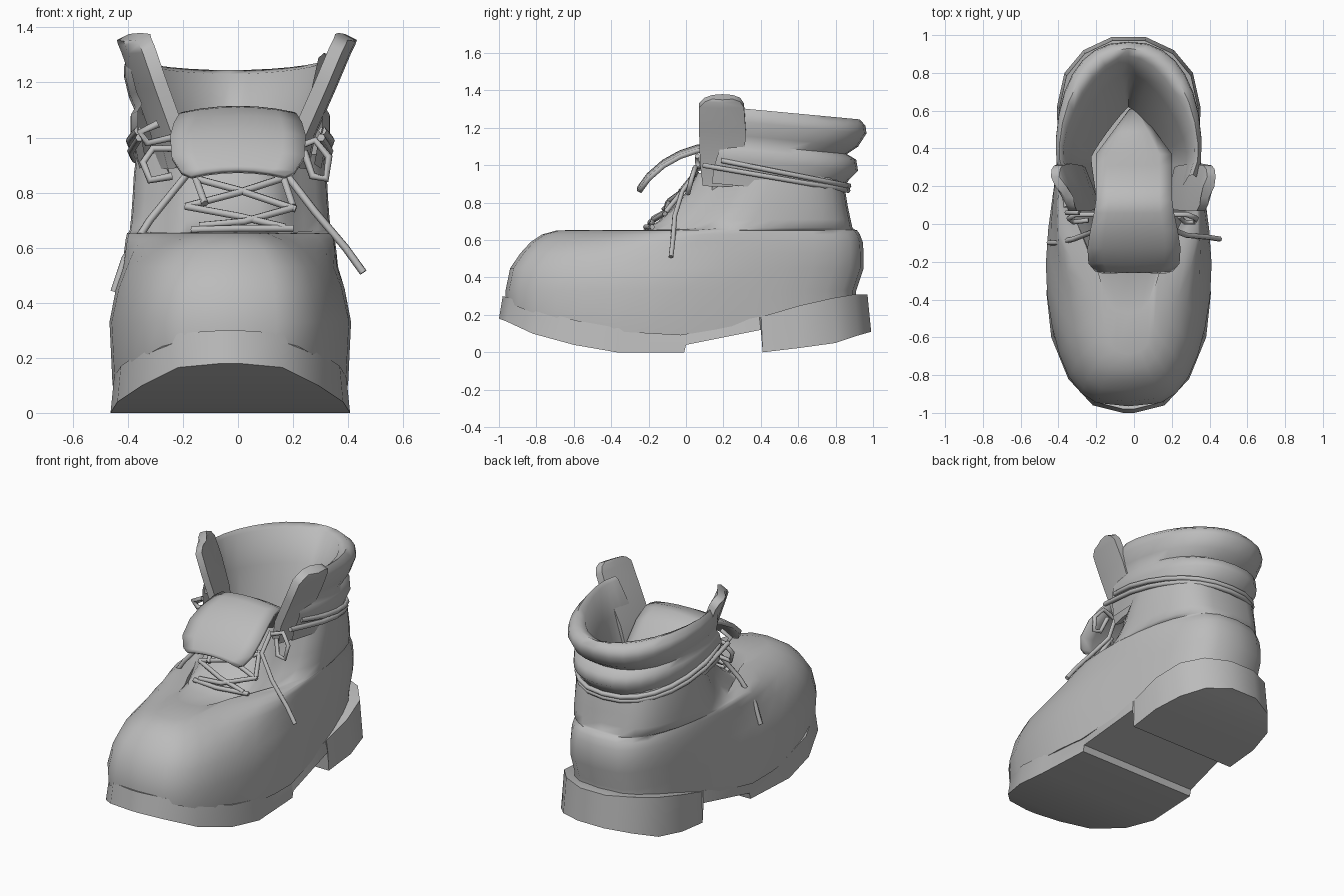
import bpy, bmesh, math
from mathutils import Vector

if "Cube" in bpy.data.objects:
    bpy.data.objects.remove(bpy.data.objects["Cube"])

CX = -0.028  # the boot body sits slightly left of centre

grey = bpy.data.materials.new("grey_leather")
grey.diffuse_color = (0.5, 0.5, 0.5, 1)
grey.use_nodes = True
grey.node_tree.nodes["Principled BSDF"].inputs["Base Color"].default_value = grey.diffuse_color


def loft(name, rings, closed=True, cap_start=False, cap_end=False, angle=50):
    """Skin a list of equally long point rings."""
    bm = bmesh.new()
    rows = [[bm.verts.new(p) for p in r] for r in rings]
    n = len(rows[0])
    for a, b in zip(rows, rows[1:]):
        for i in range(n if closed else n - 1):
            j = (i + 1) % n
            bm.faces.new((a[i], a[j], b[j], b[i]))
    if cap_start:
        bm.faces.new(rows[0][::-1])
    if cap_end:
        bm.faces.new(rows[-1])
    bmesh.ops.remove_doubles(bm, verts=bm.verts, dist=0.0005)
    bmesh.ops.recalc_face_normals(bm, faces=bm.faces)
    me = bpy.data.meshes.new(name)
    bm.to_mesh(me)
    bm.free()
    ob = bpy.data.objects.new(name, me)
    bpy.context.collection.objects.link(ob)
    me.materials.append(grey)
    bpy.ops.object.select_all(action='DESELECT')
    ob.select_set(True)
    bpy.context.view_layer.objects.active = ob
    bpy.ops.object.shade_smooth_by_angle(angle=math.radians(angle))
    return ob


# Sole with arch step and heel block: y, half width, bottom z, top z
sole = [(-1.0, .03, .18, .30), (-.96, .19, .165, .29), (-.82, .32, .10, .23),
        (-.60, .41, .04, .17), (-.37, .435, 0, .13), (-.01, .415, 0, .11),
        (0, .415, .04, .11), (.40, .375, .12, .19), (.41, .375, 0, .19),
        (.62, .38, .025, .25), (.80, .34, .05, .29), (.92, .24, .09, .31),
        (.99, .09, .11, .31)]
rings = []
for y, w, lo, hi in sole:
    t = w * 0.97
    yt = y * 0.98
    rings.append([(CX - w, y, lo), (CX + w, y, lo), (CX + t, yt, hi), (CX - t, yt, hi)])
loft("sole", rings, cap_start=True, cap_end=True, angle=35)


def sole_top(y):
    for a, b in zip(sole, sole[1:]):
        if a[0] <= y <= b[0]:
            return a[3] + (b[3] - a[3]) * (y - a[0]) / (b[0] - a[0])
    return .3


def smooth(s, a, b):
    k = min(max((s - a) / (b - a), 0), 1)
    return k * k * (3 - 2 * k)


def foot_ring(z, yf, yb, wf, wb, p, lift, n=32):
    """Foot outline: front and rear half widths, roundness p, rear lift.
    With z None the outline hugs the top of the sole."""
    pts = []
    for i in range(n):
        t = 2 * math.pi * i / n
        s = (1 - math.cos(t)) / 2
        k = smooth(s, .3, .75) if wf > wb else smooth(s, .14, .42)
        w = wf + (wb - wf) * k
        x = w * math.copysign(abs(math.sin(t)) ** p, math.sin(t))
        y = yf + (yb - yf) * s
        h = sole_top(y) - .02 if z is None else z + lift * smooth(s, .05, .35)
        pts.append((CX + x, y, h))
    return pts


# Upper: toe box, instep and heel
upper = [(None, -.965, .91, .44, .385, .6, 0), (.33, -.965, .91, .452, .39, .6, 0),
         (.45, -.94, .95, .425, .39, .6, 0), (.53, -.885, .95, .393, .389, .6, 0),
         (.59, -.83, .945, .335, .385, .62, 0), (.63, -.77, .93, .27, .38, .65, 0),
         (.652, -.69, .915, .20, .375, .7, 0), (.655, -.47, .905, .20, .37, .7, 0),
         (.63, -.27, .89, .28, .365, .6, .035), (.70, -.15, .88, .28, .36, .58, .01),
         (.78, -.06, .865, .27, .355, .58, 0), (.87, .01, .85, .265, .35, .6, 0),
         (.96, .06, .83, .25, .34, .6, -.02)]
loft("boot_upper", [foot_ring(*r) for r in upper], cap_start=True)


def u_point(w, yb, a, y0=.35, yfront=.14, e=.85):
    """Point on a U path open to the front; a runs from 0 to 1."""
    if a < .12:
        return Vector((CX + w - .03 * (1 - a / .12), yfront + (y0 - yfront) * a / .12, 0))
    if a > .88:
        p = u_point(w, yb, 1 - a, y0, yfront)
        return Vector((2 * CX - p.x, p.y, 0))
    t = math.pi * (a - .12) / .76
    x = math.copysign(abs(math.cos(t)) ** e, math.cos(t))
    return Vector((CX + w * x, y0 + (yb - y0) * math.sin(t) ** e, 0))


# Padded collar and lining: rear y, half width, rear z, roundness
collar = [(.82, .335, .84, .85), (.87, .35, .92, .85), (.92, .365, .97, .85),
          (.91, .365, 1.03, .85), (.86, .35, 1.06, .85), (.92, .37, 1.10, .85),
          (.965, .388, 1.17, .85), (.96, .388, 1.21, .88), (.93, .37, 1.245, 1),
          (.89, .35, 1.23, 1.15), (.80, .31, 1.05, 1.3), (.71, .26, .85, 1.55),
          (.62, .20, .62, 1.8)]
rows = []
for yb, w, z, e in collar:
    row = []
    for i in range(21):
        p = u_point(w, yb, i / 20, yfront=.14 + max(0, z - .9) * .35, e=e)
        p.z = z + .07 * (yb - p.y) / .75
        row.append(p)
    rows.append(row)
loft("collar", rows, closed=False, angle=60)

# Side flaps flaring out beside the opening
for sx, side, tw, dx in ((-1, "left", 2.2, -.035), (1, "right", 1, 0)):
    spine = [(.225, .90, .09, .30), (.25, 1.02, .075, .31), (.325, 1.19, .07, .32),
             (.38, 1.32, .07, .31), (.395, 1.35, .10, .29), (.40, 1.365, .14, .25)]
    rings = []
    for x, z, ya, yb in spine:
        q = []
        for d, y, skew in ((-.022, ya, -.015), (-.03, (ya + yb) / 2, .005), (-.022, yb, .02),
                           (.022, yb, .02), (.03, (ya + yb) / 2, .005), (.022, ya, -.015)):
            q.append((-.01 + sx * (x + d + skew * tw + dx * (z - .9) / .45), y, z - d * .5))
        rings.append(q)
    loft("flap_" + side, rings, cap_start=True, cap_end=True)

# Tongue rising from inside and folding forward: y, z, half width
tongue = [(-.25, .86, .17), (-.24, .875, .205), (-.20, .93, .24), (-.12, 1.0, .245),
          (-.03, 1.05, .23), (.06, 1.08, .21), (.12, 1.085, .20), (.20, 1.04, .20),
          (.30, .93, .20), (.36, .84, .20), (.48, .72, .11), (.60, .61, .02)]
rows = []
for y, z, w in tongue:
    rows.append([(w * k / 3, y, z + .018 - .022 * (k / 3) ** 2) for k in range(-3, 4)])
ob = loft("tongue", rows, closed=False, angle=60)
m = ob.modifiers.new("thickness", 'SOLIDIFY')
m.thickness = 0.025
m.offset = 0


def lace(name, pts, r=.014):
    cu = bpy.data.curves.new(name, 'CURVE')
    cu.dimensions = '3D'
    cu.bevel_depth = r
    cu.bevel_resolution = 1
    cu.use_fill_caps = True
    sp = cu.splines.new('POLY')
    sp.points.add(len(pts) - 1)
    for p, q in zip(sp.points, pts):
        p.co = (*q, 1)
    sp.use_smooth = True
    o = bpy.data.objects.new(name, cu)
    bpy.context.collection.objects.link(o)
    cu.materials.append(grey)


def on_instep(x, z):
    """Place a front-facing point just above the sloping instep."""
    return (x, -.225 + (z - .66) * .9 + .9 * x * x, z)


# Crossed laces over the instep
crossings = [[(-.17, .665), (0, .67), (.20, .67)], [(-.19, .75), (0, .715), (.17, .675)],
             [(.20, .745), (.02, .695), (-.14, .68)], [(-.15, .85), (0, .81), (.21, .74)],
             [(.17, .855), (0, .80), (-.19, .75)], [(-.16, .87), (-.12, .76)],
             [(.16, .87), (.20, .75)]]
for i, c in enumerate(crossings):
    lace("cross_lace_%d" % i, [on_instep(x, z) for x, z in c])

# Loose lace ends
lace("lace_end_left", [(-.20, .06, .97), (-.19, -.03, .86), (-.32, -.08, .70),
                       (-.41, -.10, .56), (-.45, -.10, .44)])
lace("lace_end_right", [(.19, .06, .97), (.18, -.02, .86), (.28, -.06, .73),
                        (.39, -.07, .60), (.455, -.08, .51)])

# Bow loops beside the tongue
lace("bow_right", [(.20, .05, .96), (.28, .05, .99), (.33, .03, .93), (.32, .01, .85),
                   (.27, .01, .86), (.24, .04, .95)])
lace("bow_left", [(-.20, .05, .96), (-.31, .05, .96), (-.345, .03, .91), (-.32, .01, .845),
                  (-.24, .02, .86)])
lace("bow_left_top", [(-.24, .09, 1.0), (-.33, .07, .98), (-.355, .06, 1.02), (-.29, .06, 1.05)])

# Two laces wrapped round the ankle
for i, (w, yb, za, zb) in enumerate(((.36, .865, 1.0, .865), (.365, .87, 1.045, .89))):
    pts = []
    for k in range(17):
        p = u_point(w, yb, k / 16, yfront=.09 + .1 * i)
        p.z = za + (zb - za) * (p.y - .09) / .78
        pts.append(p)
    lace("ankle_lace_%d" % i, pts, .015)
